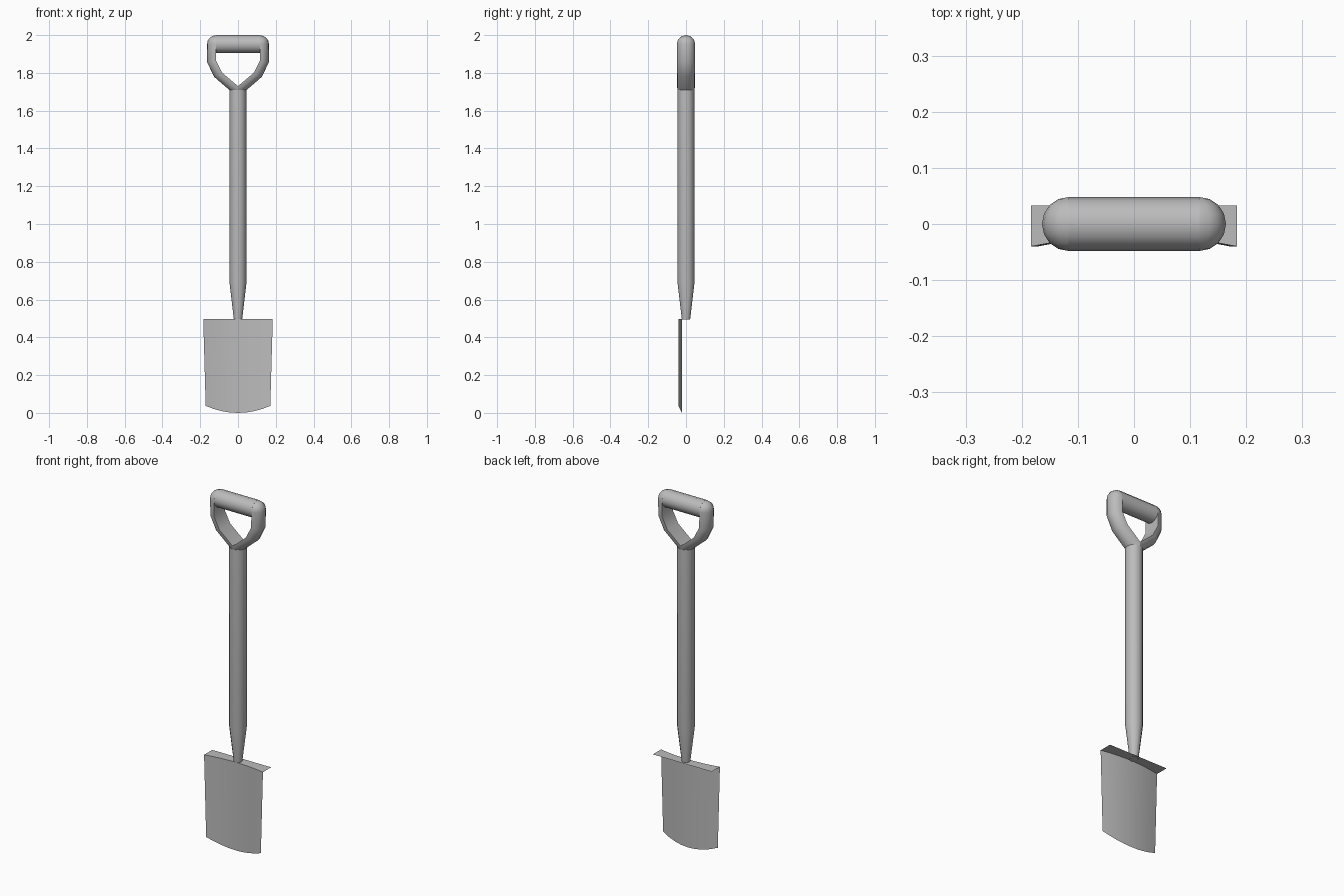
import bpy, bmesh, math
from mathutils import Vector

if "Cube" in bpy.data.objects:
    bpy.data.objects.remove(bpy.data.objects["Cube"], do_unlink=True)

grey = bpy.data.materials.new("plain grey")
grey.use_nodes = True
COLOUR = (0.5, 0.5, 0.5, 1)
grey.diffuse_color = COLOUR
for node in grey.node_tree.nodes:
    if node.type == "BSDF_PRINCIPLED":
        node.inputs["Base Color"].default_value = COLOUR


def finish(name, bm, angle=40):
    """Turn a bmesh into a smooth object with sharp creases."""
    bmesh.ops.recalc_face_normals(bm, faces=bm.faces[:])
    mesh = bpy.data.meshes.new(name)
    bm.to_mesh(mesh)
    bm.free()
    mesh.materials.append(grey)
    for poly in mesh.polygons:
        poly.use_smooth = True
    mesh.set_sharp_from_angle(angle=math.radians(angle))
    obj = bpy.data.objects.new(name, mesh)
    bpy.context.collection.objects.link(obj)
    return obj


def loft(rings):
    """Join closed rings of points with quads and cap both ends."""
    bm = bmesh.new()
    loops = [[bm.verts.new(p) for p in ring] for ring in rings]
    n = len(loops[0])
    for a, b in zip(loops, loops[1:]):
        for i in range(n):
            j = (i + 1) % n
            bm.faces.new((a[i], a[j], b[j], b[i]))
    bm.faces.new(loops[0])
    bm.faces.new(loops[-1])
    return bm


def sheet(point, columns, rows, thickness):
    """Thin plate from a function of u in -1..1 and v in 0..1."""
    bm = bmesh.new()
    grid = [[bm.verts.new(point(2 * i / columns - 1, j / rows))
             for i in range(columns + 1)] for j in range(rows + 1)]
    for a, b in zip(grid, grid[1:]):
        for i in range(columns):
            bm.faces.new((a[i], a[i + 1], b[i + 1], b[i]))
    bmesh.ops.solidify(bm, geom=bm.faces[:], thickness=thickness)
    return bm


def circle(radius, sides=12):
    steps = [2 * math.pi * i / sides for i in range(sides)]
    return [(radius * math.cos(t), radius * math.sin(t)) for t in steps]


# Shaft: straight pole tapering into the blade
profile = [(0.022, 0.495), (0.045, 0.69), (0.045, 1.71)]
finish("shaft", loft([[(x, y, z) for x, y in circle(r)] for r, z in profile]))

# Grip: horizontal bar across the top
R = 0.048
TOP = 2 - R
finish("grip", loft([[(x, y, TOP + z) for y, z in circle(R)]
                     for x in (-0.117, 0.117)]))

# Handle arms: half-round section, flat inside, turned over into a round shoulder
stations = [((0, 1.73), (0, -1), 0.06),
            ((0.083, 1.80), (0.9, -0.44), R),
            ((0.116, 1.865), (0.98, -0.2), R)]
for step in range(5):
    t = math.radians(22.5 * step)
    stations.append(((0.117, TOP), (math.cos(t), math.sin(t)), 0.047))
for side, name in ((1, "left_handle_arm"), (-1, "right_handle_arm")):
    rings = []
    for (cx, cz), (nx, nz), depth in stations:
        ring = []
        for k in range(9):
            t = math.pi * k / 8
            d = depth * math.sin(t)
            ring.append((side * (cx + nx * d), R * math.cos(t), cz + nz * d))
        rings.append(ring)
    bm = loft(rings)
    bmesh.ops.remove_doubles(bm, verts=bm.verts[:], dist=0.0001)
    finish(name, bm)


# Blade: bowed sheet with a gently curved lower edge
def bow(u):
    return -0.021 - 0.019 * u * u


def blade_point(u, v):
    low = 0.037 * u * u
    return Vector((u * (0.171 + 0.013 * v), bow(u), low + (0.498 - low) * v))


finish("blade", sheet(blade_point, 8, 3, 0.004))


# Tread: flat footrest whose front edge follows the blade
def tread_point(u, v):
    front = bow(u)
    return Vector((u * 0.184, front + (0.033 - front) * v, 0.498))


finish("tread", sheet(tread_point, 8, 1, 0.005))
